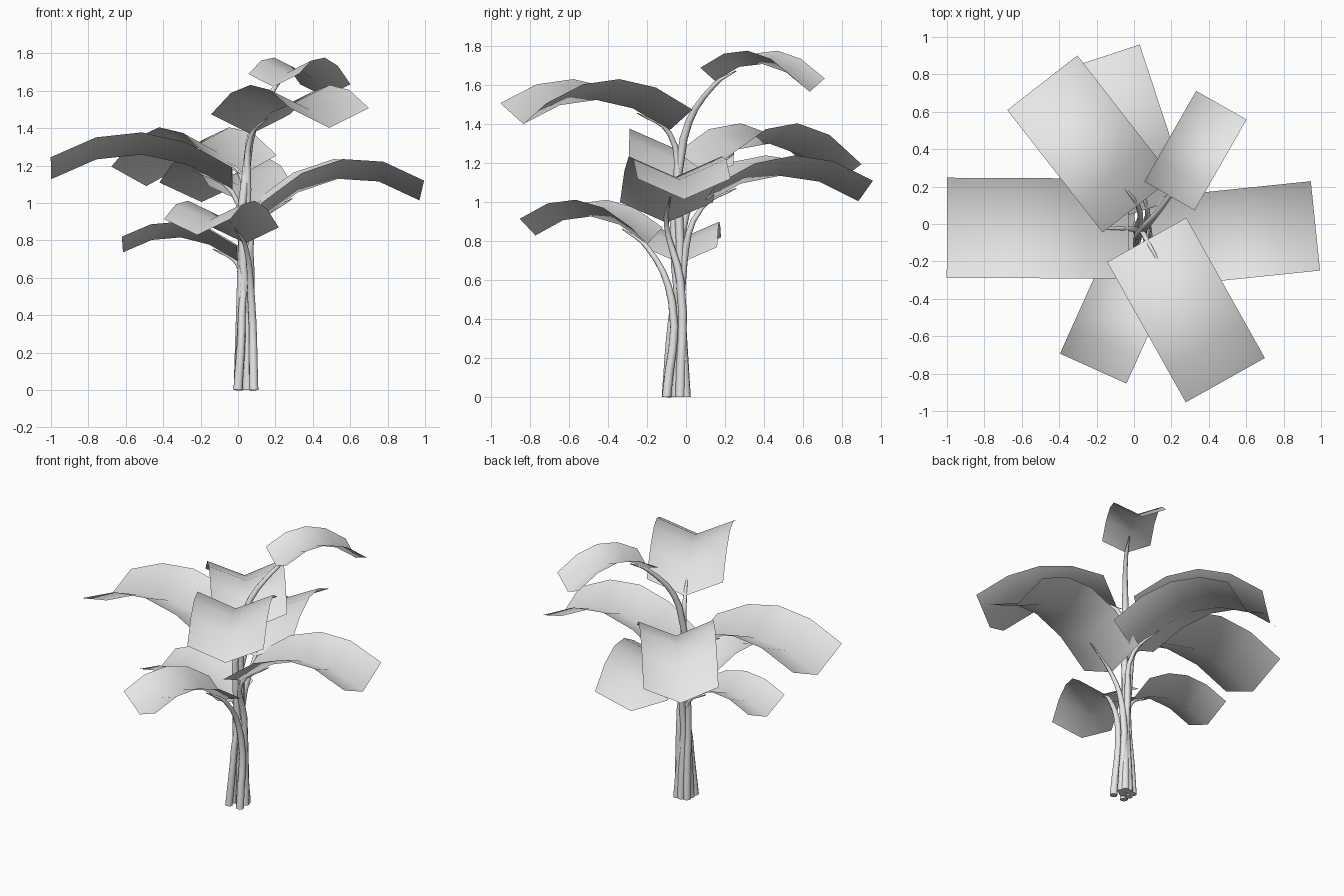
import bpy
import bmesh
import math
from mathutils import Vector

cube = bpy.data.objects.get("Cube")
if cube:
    bpy.data.objects.remove(cube)

# One pale grey for the whole plant
grey = bpy.data.materials.new("pale grey")
grey.use_nodes = True
colour = (0.8, 0.8, 0.8, 1)
grey.diffuse_color = colour
grey.node_tree.nodes["Principled BSDF"].inputs["Base Color"].default_value = colour

FOLD = 0.22   # depth of the crease relative to the width
STEPS = 4     # segments along each leaf


def ridge(inner, tip, z_in, z_tip, bulge, t):
    """Point on the arched line along the middle of a leaf, at rim height."""
    x, y = Vector(inner).lerp(Vector(tip), t)
    return Vector((x, y, z_in + (z_tip - z_in) * t + bulge * 4 * t * (1 - t)))


def make_leaf(name, width, arch):
    """Arched strip, folded into a V along its middle."""
    inner, tip = arch[:2]
    along = (Vector(tip) - Vector(inner)).normalized()
    side = Vector((-along.y, along.x, 0)) * width / 2
    crease = Vector((0, 0, -FOLD * width))
    bm = bmesh.new()
    rows = []
    for i in range(STEPS + 1):
        p = ridge(*arch, i / STEPS)
        rows.append([bm.verts.new(p + off) for off in (side, crease, -side)])
    for a, b in zip(rows, rows[1:]):
        for j in range(2):
            face = bm.faces.new((a[j], a[j + 1], b[j + 1], b[j]))
            face.smooth = True
    mesh = bpy.data.meshes.new(name)
    bm.to_mesh(mesh)
    bm.free()
    mesh.materials.append(grey)
    bpy.context.collection.objects.link(bpy.data.objects.new(name, mesh))


def make_stem(name, base, width, arch):
    """Tapered round stem from the ground to under the leaf crease."""
    drop = Vector((0, 0, -FOLD * width - 0.015))
    joint = ridge(*arch, 0) + drop
    end = ridge(*arch, 0.22) + drop
    foot = Vector((*base, 0))
    bend = Vector((*base, joint.z - 0.28)).lerp(Vector((0.05, -0.03, joint.z - 0.28)), 0.4)
    curve = bpy.data.curves.new(name, "CURVE")
    curve.dimensions = "3D"
    curve.bevel_depth = 1
    curve.bevel_resolution = 2
    curve.resolution_u = 4
    curve.use_fill_caps = True
    spline = curve.splines.new("BEZIER")
    spline.bezier_points.add(3)
    for point, co, radius in zip(spline.bezier_points, (foot, bend, joint, end),
                                 (0.025, 0.021, 0.013, 0.003)):
        point.co = co
        point.radius = radius
        point.handle_left_type = point.handle_right_type = "AUTO"
    curve.materials.append(grey)
    bpy.context.collection.objects.link(bpy.data.objects.new(name, curve))


# name, stem base, width, (inner end, tip, inner height, tip height, bulge)
plants = [
    ("left", (0.08, -0.03), 0.48, ((0.1, -0.1), (0.97, -0.01), 1.0, 1.12, 0.175)),
    ("right", (0.0, -0.05), 0.535, ((-0.03, -0.025), (-1.0, -0.02), 1.19, 1.245, 0.16)),
    ("back_right", (0.0, -0.01), 0.475, ((0.02, 0.1), (-0.49, 0.755), 1.255, 1.195, 0.18)),
    ("back", (0.04, 0.0), 0.475, ((0.07, 0.08), (-0.195, 0.885), 1.09, 1.11, 0.14)),
    ("crown", (0.07, 0.0), 0.31, ((0.19, 0.15), (0.467, 0.635), 1.69, 1.635, 0.115)),
    ("front_left", (0.05, -0.05), 0.485, ((0.068, -0.085), (0.488, -0.835), 1.475, 1.508, 0.14)),
    ("front_low", (0.085, -0.1), 0.39, ((0.04, -0.2), (-0.218, -0.773), 0.87, 0.915, 0.12)),
    ("right_low", (0.0, -0.1), 0.38, ((0.0, -0.03), (-0.615, -0.01), 0.77, 0.82, 0.105)),
]
for name, base, width, arch in plants:
    make_leaf(name + "_leaf", width, arch)
    make_stem(name + "_stem", base, width, arch)
